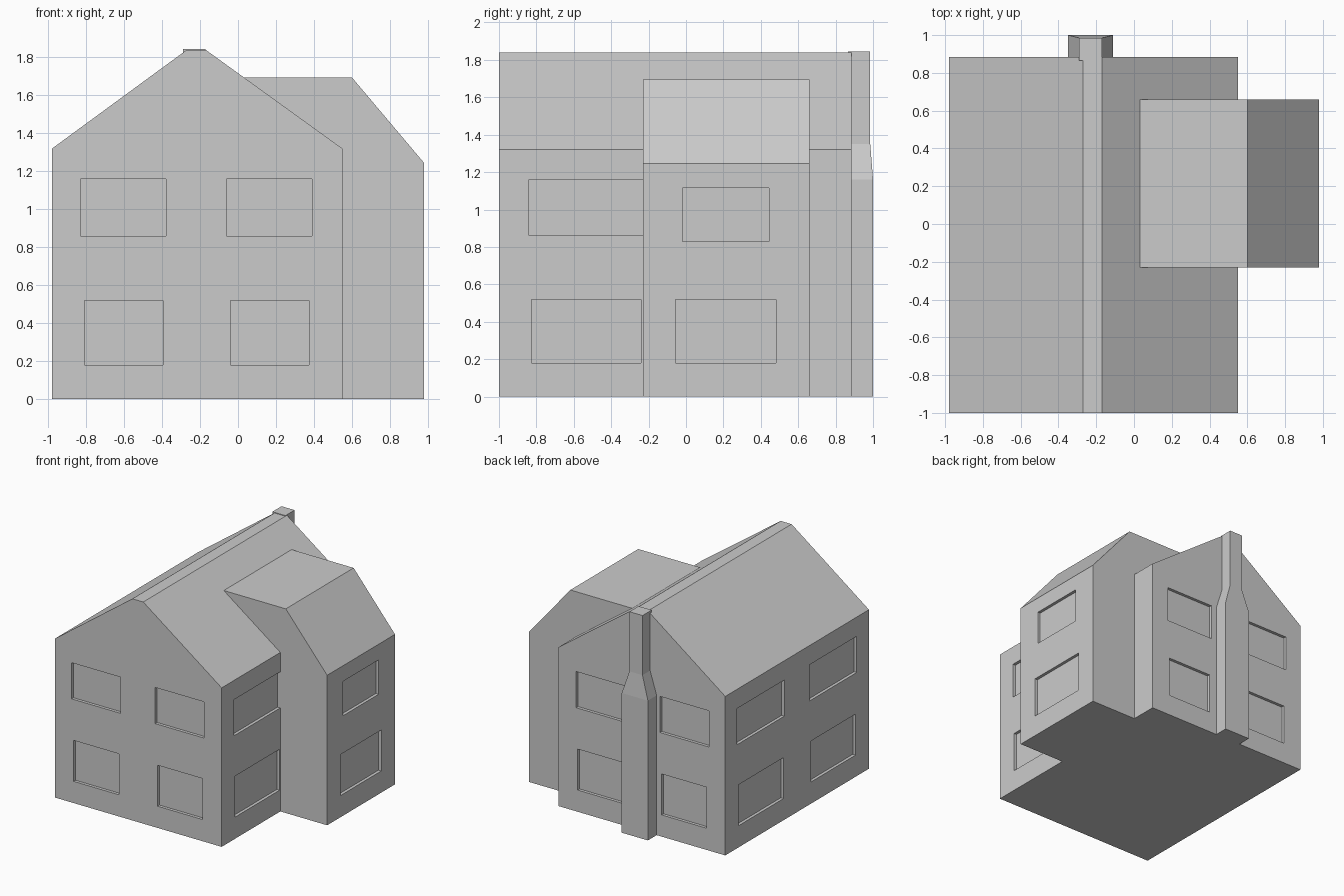
import bpy, bmesh
from mathutils import Vector

if "Cube" in bpy.data.objects:
    bpy.data.objects.remove(bpy.data.objects["Cube"])


def new_object(name, bm):
    bmesh.ops.recalc_face_normals(bm, faces=bm.faces)
    mesh = bpy.data.meshes.new(name)
    bm.to_mesh(mesh)
    bm.free()
    ob = bpy.data.objects.new(name, mesh)
    bpy.context.collection.objects.link(ob)
    return ob


def extrude_profile(name, profile, y0, y1):
    """Extrude an x-z outline along y."""
    bm = bmesh.new()
    face = bm.faces.new([bm.verts.new((x, y0, z)) for x, z in profile])
    ext = bmesh.ops.extrude_face_region(bm, geom=[face])["geom"]
    bmesh.ops.translate(bm, vec=(0, y1 - y0, 0),
                        verts=[v for v in ext if isinstance(v, bmesh.types.BMVert)])
    return new_object(name, bm)


def add_box(bm, lo, hi):
    lo, hi = Vector(lo), Vector(hi)
    mid, size = (lo + hi) / 2, hi - lo
    for v in bmesh.ops.create_cube(bm, size=1)["verts"]:
        v.co = mid + v.co * size


def apply_boolean(ob, other, operation):
    mod = ob.modifiers.new(operation, 'BOOLEAN')
    mod.operation, mod.object, mod.solver = operation, other, 'EXACT'
    bpy.context.view_layer.objects.active = ob
    bpy.ops.object.modifier_apply(modifier=mod.name)
    bpy.data.objects.remove(other)


XL, XR, XW = -0.98, 0.55, 0.98      # left wall, right wall, wing wall
YF, YB = -1.0, 0.885                # front and back walls
D = 0.025                           # window recess

# Main house and side wing
house = extrude_profile("house", [(XL, 0), (XR, 0), (XR, 1.32), (-0.17, 1.84),
                                  (-0.27, 1.84), (XL, 1.32)], YF, YB)
wing = extrude_profile("wing", [(-0.1, 0), (XW, 0), (XW, 1.245), (0.6, 1.695),
                                (-0.1, 1.695)], -0.23, 0.66)
apply_boolean(house, wing, 'UNION')

# Recessed windows
cut = bmesh.new()
UP, LOW = (0.86, 1.16), (0.18, 0.52)
for x0, x1, (z0, z1) in [(-0.83, -0.38, UP), (-0.06, 0.39, UP),
                         (-0.81, -0.395, LOW), (-0.04, 0.375, LOW)]:
    for y in (YF, YB):
        add_box(cut, (x0, y - D, z0), (x1, y + D, z1))
for x, y0, y1, (z0, z1) in [
        (XL, -0.84, -0.22, UP), (XL, 0.11, 0.73, UP),
        (XL, -0.825, -0.24, LOW), (XL, 0.12, 0.71, LOW),
        (XR, -0.84, -0.231, UP), (XR, -0.825, -0.24, LOW),
        (XW, -0.02, 0.445, (0.83, 1.115)), (XW, -0.055, 0.48, LOW)]:
    add_box(cut, (x - D, y0, z0), (x + D, y1, z1))
apply_boolean(house, new_object("window_cutter", cut), 'DIFFERENCE')

# Chimney: wide base tapering to a narrow stack
bm = bmesh.new()
rings = []
for z, half, back in [(0, 0.12, 1.0), (1.16, 0.12, 1.0), (1.35, 0.06, 0.985), (1.845, 0.06, 0.985)]:
    rings.append([bm.verts.new((-0.23 + sx * half, y, z))
                  for sx, y in [(-1, 0.865), (1, 0.865), (1, back), (-1, back)]])
for a, b in zip(rings, rings[1:]):
    for i in range(4):
        j = (i + 1) % 4
        bm.faces.new((a[i], a[j], b[j], b[i]))
bm.faces.new(rings[0])
bm.faces.new(rings[-1])
new_object("chimney", bm)
